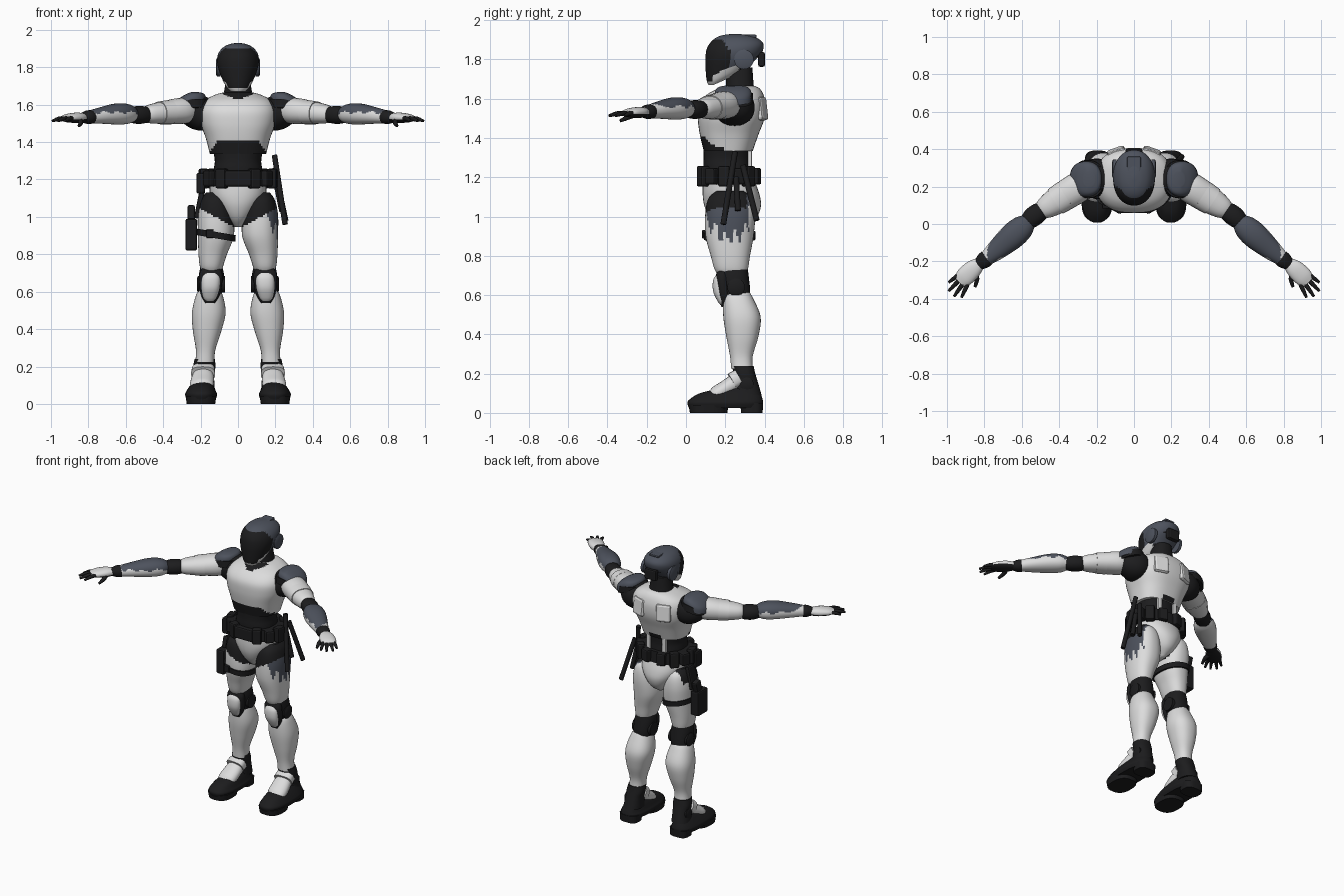
import bpy, bmesh, math
from mathutils import Vector, Matrix


def material(name, rgb):
    m = bpy.data.materials.new(name)
    m.diffuse_color = (*rgb, 1)
    return m


MATS = [material("white_armour", (0.72, 0.72, 0.72)),
        material("black_suit", (0.012, 0.012, 0.013)),
        material("slate_armour", (0.075, 0.085, 0.11))]
WHITE, BLACK, SLATE = 0, 1, 2


def finish(name, bm, mat, mirror=False, rule=None, smooth=True, bevel=0):
    """Turn a bmesh into an object, coloured whole or by a rule on face centres."""
    bmesh.ops.recalc_face_normals(bm, faces=bm.faces)
    for f in bm.faces:
        f.material_index = mat
        if rule:
            got = rule(f.calc_center_median())
            f.material_index = mat if got is None else got
        f.smooth = smooth
    me = bpy.data.meshes.new(name)
    bm.to_mesh(me)
    bm.free()
    for m in MATS:
        me.materials.append(m)
    if smooth:
        me.set_sharp_from_angle(angle=math.radians(45))
    ob = bpy.data.objects.new(name, me)
    bpy.context.collection.objects.link(ob)
    if bevel:
        b = ob.modifiers.new("bevel", 'BEVEL')
        b.width, b.segments = bevel, 2
    if mirror:
        ob.modifiers.new("mirror", 'MIRROR')
    return ob


def smooth_sections(secs, sub):
    """Catmull-Rom interpolation between cross-sections."""
    out = []
    for i in range(len(secs) - 1):
        p0, p1, p2, p3 = (secs[max(i - 1, 0)], secs[i], secs[i + 1],
                          secs[min(i + 2, len(secs) - 1)])
        for k in range(sub):
            t = k / sub
            out.append([0.5 * (2 * b + (c - a) * t + (2 * a - 5 * b + 4 * c - d) * t * t
                               + (3 * b - a - 3 * c + d) * t ** 3)
                        for a, b, c, d in zip(p0, p1, p2, p3)])
    return out + [list(secs[-1])]


def skin(name, rings, mat, deform=None, **kw):
    bm = bmesh.new()
    rows = [[bm.verts.new(deform(p) if deform else p) for p in r] for r in rings]
    n = len(rows[0])
    for a, b in zip(rows, rows[1:]):
        for i in range(n):
            j = (i + 1) % n
            bm.faces.new((a[i], a[j], b[j], b[i]))
    bm.faces.new(rows[0])
    bm.faces.new(rows[-1])
    return finish(name, bm, mat, **kw)


def ring(c, u, v, n, p):
    pts = []
    for i in range(n):
        a = 2 * math.pi * i / n
        ca, sa = math.cos(a), math.sin(a)
        pts.append(c + u * math.copysign(abs(ca) ** (2 / p), ca)
                   + v * math.copysign(abs(sa) ** (2 / p), sa))
    return pts


def loft(name, secs, mat, n=36, p=2.3, sub=5, **kw):
    """Upright body from (z, centre x, centre y, half width, half depth)."""
    rings = [ring(Vector((x, y, z)), Vector((max(a, .003), 0, 0)), Vector((0, max(b, .003), 0)), n, p)
             for z, x, y, a, b in smooth_sections(secs, sub)]
    return skin(name, rings, mat, **kw)


def tube(name, secs, mat, n=24, p=2.2, sub=5, **kw):
    """Limb along a path of (x, y, z, half width, half height)."""
    s = smooth_sections(secs, sub)
    rings = []
    for i, (x, y, z, a, b) in enumerate(s):
        t = (Vector(s[min(i + 1, len(s) - 1)][:3]) - Vector(s[max(i - 1, 0)][:3])).normalized()
        u = t.cross(Vector((0, 0, 1))).normalized()
        rings.append(ring(Vector((x, y, z)), u * max(a, .003), u.cross(t) * max(b, .003), n, p))
    return skin(name, rings, mat, **kw)


def box(name, loc, size, mat, rot=(0, 0, 0), bevel=0.01, mirror=False):
    bm = bmesh.new()
    r = Matrix.Rotation(rot[2], 4, 'Z') @ Matrix.Rotation(rot[1], 4, 'Y') @ Matrix.Rotation(rot[0], 4, 'X')
    bmesh.ops.create_cube(bm, size=1, matrix=Matrix.Translation(loc) @ r @ Matrix.Diagonal((*size, 1)))
    return finish(name, bm, mat, mirror=mirror, smooth=False, bevel=bevel)


def disc(name, loc, r, depth, mat):
    """Round side cap with its axis along x, on both sides of the body."""
    x, y, z = loc
    h = depth / 2
    tube(name, [(x - h, y, z, r, r), (x + h * .5, y, z, r, r), (x + h, y, z, r * .7, r * .7)],
         mat, sub=1, p=2, mirror=True)


def zig(t, k):
    return abs((t * k) % 1 - 0.5) * 2


# --- head ---
def helmet_rule(c):
    if c.y < 0.27 and c.z < 1.715 + (c.y - 0.12) * 0.42 and (c.y > 0.135 or c.z < 1.69):
        return WHITE
    if c.y < 0.225 - max(0, c.z - 1.84) * 0.6 and c.z < 1.90:
        return BLACK
    if c.y > 0.36 and c.z < 1.82 or c.z < 1.76:
        return BLACK


def jaw_slope(p):
    lift = max(0, p.y - 0.14) * 0.45 * max(0, 1.93 - p.z) / 0.26
    return Vector((p.x, p.y, p.z + lift))


loft("helmet", [(1.67, 0, .20, .05, .085), (1.695, 0, .215, .075, .11), (1.75, 0, .24, .10, .14),
                (1.81, 0, .247, .112, .148), (1.86, 0, .248, .105, .14), (1.90, 0, .248, .08, .11),
                (1.922, 0, .25, .045, .068), (1.93, 0, .25, .008, .012)],
     SLATE, n=56, p=2.15, sub=6, deform=jaw_slope, rule=helmet_rule)
disc("ear_cap", (.106, .295, 1.80), .05, .025, SLATE)
box("helmet_rear_plate", (0, .385, 1.80), (.09, .035, .075), BLACK)
box("helmet_crest", (0, .285, 1.918), (.075, .15, .016), SLATE, bevel=.007)
loft("neck", [(1.58, 0, .28, .095, .085), (1.65, 0, .275, .078, .072), (1.76, 0, .27, .06, .068)], BLACK)

# --- torso ---
def chest_rule(c):
    if c.y < 0.2 and c.z < 1.41 - max(0, abs(c.x) - .10) * 1.1:
        return BLACK
    if c.y < 0.22 and c.z > 1.625 + abs(c.x) * 0.4:
        return BLACK
    if c.y > 0.3 and c.z < 1.37 and abs(c.x) < .05:
        return BLACK


loft("chest_armour", [(1.335, 0, .215, .15, .125), (1.42, 0, .22, .172, .15), (1.50, 0, .23, .20, .17),
                      (1.57, 0, .236, .205, .17), (1.62, 0, .25, .18, .145), (1.652, 0, .27, .125, .105),
                      (1.665, 0, .275, .08, .075)], WHITE, n=56, p=2.5, sub=7, rule=chest_rule)
loft("waist", [(1.14, 0, .22, .14, .125), (1.25, 0, .21, .13, .122), (1.31, 0, .21, .125, .12),
               (1.42, 0, .215, .15, .13)], BLACK)
box("back_strip", (.06, .325, 1.30), (.03, .02, .14), WHITE, bevel=.005, mirror=True)
box("shoulder_blade", (.095, .385, 1.55), (.10, .035, .12), WHITE, rot=(.12, 0, -.35), bevel=.015, mirror=True)

# --- belt and pouches ---
loft("belt", [(1.165, 0, .215, .172, .142), (1.245, 0, .215, .168, .14)], BLACK, sub=1)
box("buckle", (0, .075, 1.205), (.15, .035, .085), BLACK)
for i, deg in enumerate((-62, -35, -8, 20, 45, 72)):
    a = math.radians(deg)
    box("belt_pouch_%d" % (i + 1), (.185 * math.cos(a), .215 + .145 * math.sin(a), 1.205),
        (.05, .06, .105 - .02 * (i % 2)), BLACK, rot=(0, 0, a), mirror=True)
box("side_pouch", (-.2, .17, 1.18), (.045, .07, .11), BLACK)

# --- pelvis and legs ---
loft("pelvis", [(.945, 0, .235, .02, .06), (.99, 0, .24, .07, .115), (1.05, 0, .238, .115, .143),
                (1.11, 0, .23, .148, .145), (1.18, 0, .218, .152, .132)], WHITE, p=2.2,
     rule=lambda c: BLACK if abs(c.x) > .10 and c.y < .3 and abs(c.x) > .03 + (c.z - .95) * .75 else None)

for s, side in ((1, "left"), (-1, "right")):
    def thigh_rule(c, s=s):
        x = abs(c.x)
        if c.z > 0.945 + 0.55 * (x - 0.02) and c.y < .31:
            return BLACK
        if s > 0 and x > .13 and .105 < c.y < .32:
            if c.z > .84 + .10 * zig(c.y, 20) + .9 * max(0, abs(c.y - .225) - .03):
                return SLATE
    loft(side + "_thigh", [(1.13, .125 * s, .225, .045, .07), (1.09, .122 * s, .225, .075, .112),
                           (1.01, .12 * s, .225, .094, .127), (.90, .118 * s, .222, .096, .122),
                           (.80, .135 * s, .226, .076, .10), (.735, .142 * s, .23, .062, .086),
                           (.70, .142 * s, .235, .048, .07)], WHITE, n=56, sub=10, rule=thigh_rule)

loft("knee_joint", [(.745, .142, .235, .055, .078), (.69, .142, .245, .067, .075), (.62, .145, .255, .065, .072),
                    (.555, .15, .262, .055, .06)], BLACK, mirror=True)
for x in (.205, .085):
    disc("knee_disc", (x, .255, .64), .045, .03, BLACK)
loft("knee_rim", [(.735, .143, .19, .04, .025), (.69, .145, .185, .062, .034), (.60, .147, .195, .055, .034),
                  (.54, .15, .205, .03, .025)], BLACK, mirror=True)
loft("knee_plate", [(.705, .145, .175, .032, .02), (.675, .145, .168, .048, .03), (.62, .147, .172, .048, .034),
                    (.57, .15, .185, .036, .025), (.55, .15, .19, .022, .015)], WHITE, mirror=True)
loft("shin_armour", [(.625, .15, .262, .045, .055), (.585, .153, .265, .07, .076), (.49, .156, .285, .09, .095),
                     (.39, .165, .287, .076, .082), (.29, .173, .282, .052, .058),
                     (.225, .177, .285, .051, .055)], WHITE, mirror=True)

# --- boots ---
loft("ankle", [(.09, .188, .31, .062, .075), (.16, .183, .305, .056, .06), (.20, .18, .298, .06, .055),
               (.24, .178, .288, .054, .056)], BLACK, mirror=True)
disc("ankle_disc", (.235, .31, .145), .035, .02, BLACK)
loft("boot", [(.025, .197, .20, .078, .185), (.05, .197, .20, .086, .193), (.07, .197, .205, .078, .185),
              (.10, .193, .225, .062, .155), (.125, .19, .27, .045, .10)], BLACK, p=2.6, mirror=True)
loft("boot_heel", [(0, .195, .335, .065, .055), (.05, .195, .335, .068, .058)], BLACK, sub=1, p=3, mirror=True)
loft("boot_tread", [(0, .198, .115, .076, .095), (.04, .198, .115, .082, .102)], BLACK, sub=1, p=2.6, mirror=True)
tube("boot_instep", [(.197, .115, .085, .04, .02), (.195, .15, .095, .062, .038), (.19, .20, .125, .062, .04),
                     (.186, .25, .155, .054, .042), (.184, .275, .17, .04, .03)], WHITE, mirror=True)
tube("boot_strap", [(.187, .235, .16, .064, .045), (.185, .27, .18, .062, .044)], WHITE, sub=1, p=2.8, mirror=True)

# --- arms ---
tube("shoulder_joint", [(.14, .26, 1.555, .085, .075), (.19, .25, 1.555, .102, .093), (.235, .235, 1.56, .097, .088),
                        (.28, .21, 1.565, .07, .062)], BLACK, mirror=True)
slope = lambda p: Vector((p.x, p.y, p.z - max(0, p.x - .25) * .35))
loft("shoulder_rim", [(1.585, .245, .24, .088, .103), (1.63, .245, .24, .085, .10)], BLACK, sub=1,
     deform=slope, mirror=True)
loft("shoulder_pad", [(1.60, .26, .24, .084, .094), (1.635, .255, .24, .083, .093), (1.658, .245, .24, .064, .076),
                      (1.667, .24, .24, .03, .04)], SLATE, deform=slope, mirror=True)
tube("upper_arm", [(.235, .235, 1.565, .06, .055), (.30, .195, 1.567, .082, .07), (.40, .133, 1.557, .075, .06),
                   (.47, .088, 1.55, .06, .05), (.50, .068, 1.547, .044, .038)], WHITE, mirror=True)
tube("arm_band", [(.365, .155, 1.56, .081, .066), (.42, .12, 1.556, .076, .061)], WHITE, sub=1, mirror=True)
tube("elbow", [(.475, .085, 1.547, .035, .035), (.50, .068, 1.546, .05, .045), (.535, .042, 1.545, .054, .048),
               (.565, .015, 1.545, .047, .042), (.59, -.008, 1.545, .03, .03)], BLACK, mirror=True)
tube("forearm", [(.56, .02, 1.545, .04, .035), (.595, -.015, 1.55, .064, .053), (.65, -.065, 1.55, .07, .056),
                 (.73, -.135, 1.542, .056, .044), (.79, -.185, 1.535, .04, .034), (.815, -.203, 1.533, .034, .03)],
     WHITE, n=40, sub=8, mirror=True,
     rule=lambda c: SLATE if c.z > 1.548 + .02 * zig(c.x, 14) and c.x < .785 else None)
tube("wrist", [(.785, -.18, 1.534, .043, .036), (.805, -.197, 1.533, .043, .036), (.835, -.22, 1.53, .03, .024)],
     BLACK, mirror=True)
tube("hand", [(.82, -.205, 1.53, .03, .022), (.86, -.24, 1.53, .048, .028), (.905, -.283, 1.528, .05, .023),
              (.935, -.31, 1.525, .036, .013)], WHITE, mirror=True,
     rule=lambda c: BLACK if c.z < 1.522 else None)
for name, bx, by, tx, ty in (("little", .925, -.262, .99, -.312), ("ring", .922, -.288, .991, -.358),
                             ("middle", .905, -.305, .962, -.387), ("index", .885, -.31, .922, -.392)):
    tube(name + "_finger", [(bx, by, 1.527, .012, .012), ((bx + tx) / 2, (by + ty) / 2, 1.525, .0115, .0115),
                            (tx, ty, 1.513, .007, .007)], BLACK, n=10, sub=3, mirror=True)
tube("thumb", [(.85, -.25, 1.522, .016, .014), (.84, -.295, 1.505, .013, .013), (.85, -.335, 1.487, .008, .008)],
     BLACK, n=10, sub=3, mirror=True)

# --- carried gear ---
for i, (top, end) in enumerate((((.195, .25, 1.33), (.252, .19, .96)), ((.195, .29, 1.26), (.255, .36, .98)),
                                ((.20, .255, 1.20), (.235, .265, 1.03)))):
    tube("baton_%d" % (i + 1), [(*top, .015, .015), (*end, .015, .015)], BLACK, n=12, p=2, sub=1)
box("holster", (-.25, .21, .905), (.062, .11, .17), BLACK)
box("pistol_grip", (-.25, .235, 1.02), (.04, .055, .08), BLACK, rot=(-.25, 0, 0))
box("holster_hanger", (-.205, .225, 1.07), (.03, .08, .16), BLACK, rot=(0, .2, 0))
loft("thigh_strap", [(.885, -.118, .222, .104, .131), (.92, -.118, .222, .106, .133)], BLACK, sub=1,
     deform=lambda p: Vector((p.x, p.y, p.z - (p.x + .118) * .17)))
box("strap_clip", (-.15, .095, .91), (.04, .025, .045), BLACK, bevel=.005)
